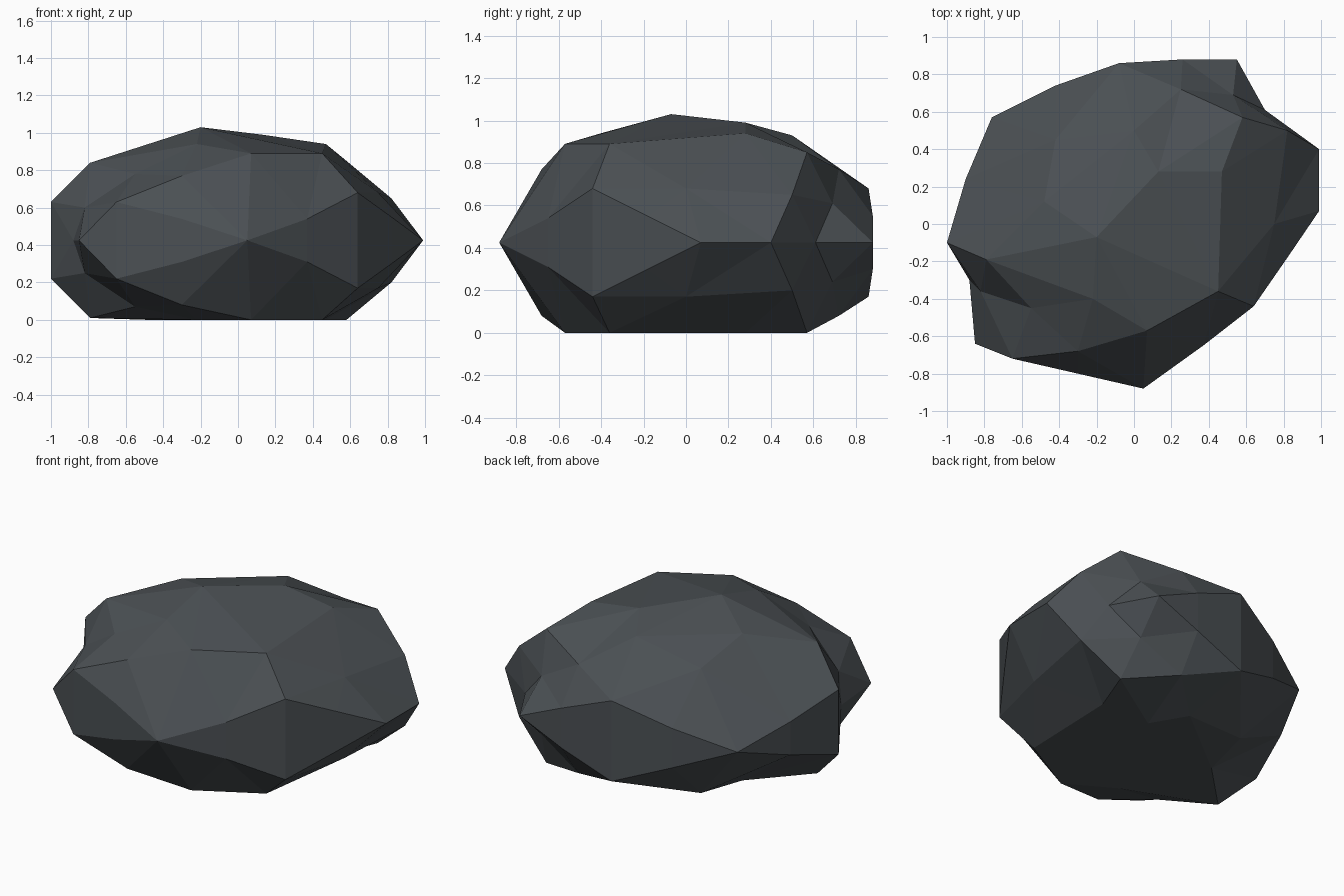
import bpy
import bmesh
from mathutils import Vector

cube = bpy.data.objects.get("Cube")
if cube:
    bpy.data.objects.remove(cube, do_unlink=True)

MIDDLE = 0.425  # height of the widest outline
CENTRE = Vector((0, 0, MIDDLE))

# Corner points of the boulder at its waist: (x, y)
waist = [
    (0.05, -0.88), (0.99, 0.07), (0.99, 0.40), (0.70, 0.61), (0.55, 0.88),
    (-0.76, 0.57), (-0.88, -0.30), (-0.85, -0.64),
]

# Chipped corners of the upper half: (x, y, z)
shoulder = [
    (-0.65, -0.72, 0.63), (-0.3, -0.8, 0.54), (0.37, -0.65, 0.54),
    (0.64, -0.44, 0.68), (0.82, -0.18, 0.55), (0.82, 0.5, 0.65),
    (0.53, 0.69, 0.61), (0.26, 0.88, 0.55), (-0.08, 0.86, 0.68),
    (-0.42, 0.74, 0.55), (-0.9, 0.24, 0.53), (-1, -0.1, 0.63),
    (-0.82, -0.36, 0.6),
]
crown = [
    (-0.3, -0.68, 0.77), (0.07, -0.57, 0.89), (0.45, -0.36, 0.89),
    (0.75, 0, 0.68), (0.47, 0.28, 0.94), (0.58, 0.57, 0.85),
    (0.25, 0.72, 0.77), (0, 0.5, 0.93), (-0.42, 0.45, 0.82),
    (-0.79, -0.19, 0.84), (-0.55, -0.45, 0.78), (-0.22, -0.4, 0.94),
    (-0.2, -0.07, 1.03), (0.13, 0.28, 0.99), (-0.48, 0.12, 0.93),
]


def mirrored_below(point):
    """Reflect an upper corner through the waist."""
    x, y, z = point
    return Vector((x, y, MIDDLE + MIDDLE - z))


def flat_grey(name, colour):
    """Create one plain matte material."""
    material = bpy.data.materials.new(name)
    material.use_nodes = True
    material.diffuse_color = colour
    shader = next(n for n in material.node_tree.nodes
                  if n.type == "BSDF_PRINCIPLED")
    shader.inputs["Base Color"].default_value = colour
    shader.inputs["Roughness"].default_value = 0.9
    return material


def build_boulder(name, corners, material):
    """Wrap facets around the corners, keeping the hollow notches."""
    bm = bmesh.new()
    target = {}
    # Triangulate on a sphere so inward corners survive
    for corner in corners:
        vert = bm.verts.new((corner - CENTRE).normalized())
        target[vert] = corner
    bmesh.ops.convex_hull(bm, input=list(bm.verts))
    # Move every corner to its true place, resting flat on the ground
    for vert in bm.verts:
        vert.co = target[vert]
        vert.co.z = max(vert.co.z, 0)
    bmesh.ops.recalc_face_normals(bm, faces=list(bm.faces))
    for face in bm.faces:
        face.smooth = False
    mesh = bpy.data.meshes.new(name)
    bm.to_mesh(mesh)
    bm.free()
    mesh.materials.append(material)
    boulder = bpy.data.objects.new(name, mesh)
    bpy.context.collection.objects.link(boulder)
    return boulder


upper = [Vector(point) for point in shoulder + crown]
lower = [mirrored_below(point) for point in shoulder + crown]
belt = [Vector((x, y, MIDDLE)) for x, y in waist]

slate = flat_grey("slate_grey", (0.07, 0.08, 0.088, 1))
build_boulder("boulder", upper + belt + lower, slate)
